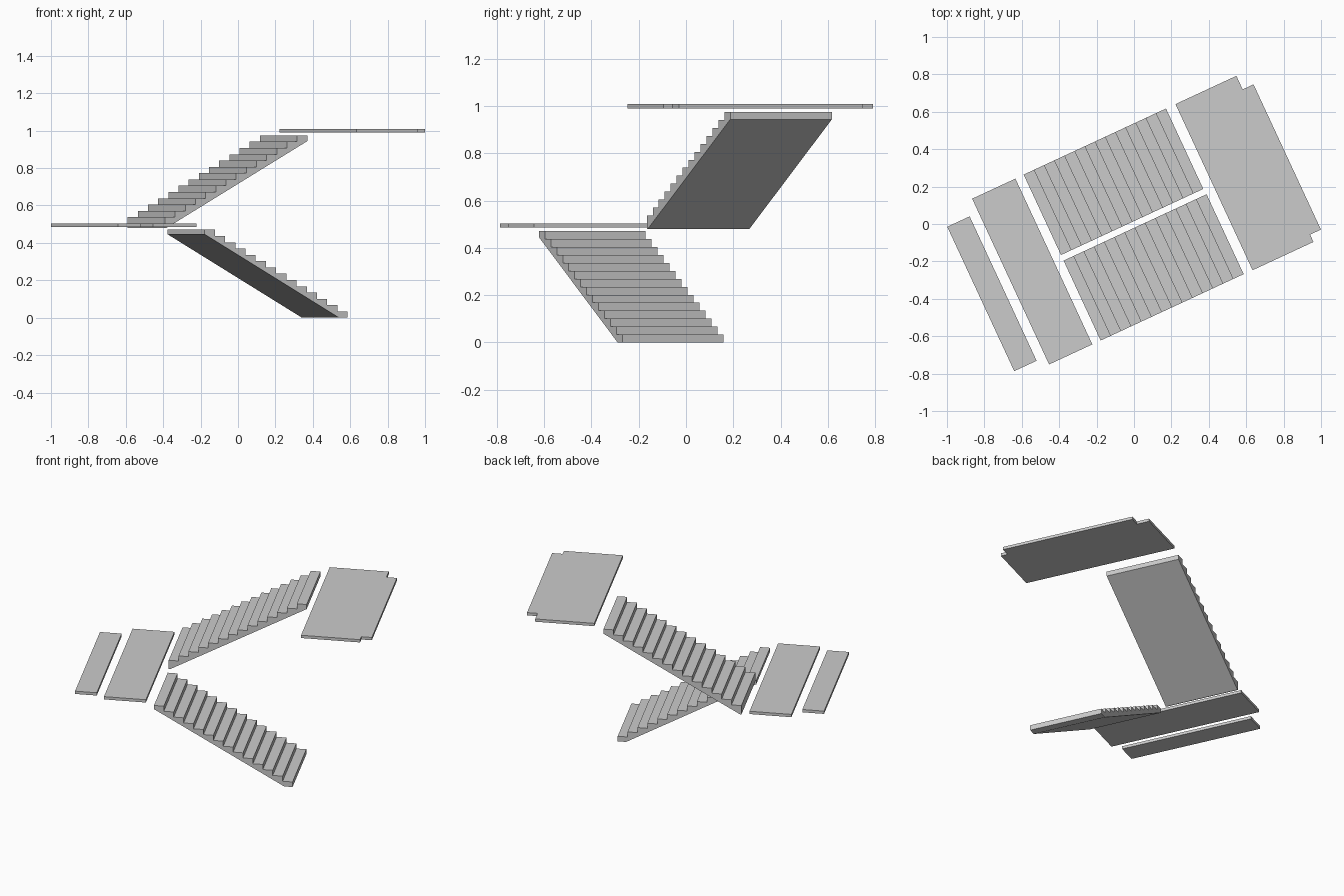
import bpy, bmesh
from math import radians
from mathutils import Matrix

if "Cube" in bpy.data.objects:
    bpy.data.objects.remove(bpy.data.objects["Cube"])

TURN = Matrix.Rotation(radians(24.9), 4, 'Z')
STEPS, RISER, SLAB = 14, 0.0336, 0.0185


def prism(name, points, offset):
    """Extrude a closed outline of 3D points and turn it into plan position."""
    bm = bmesh.new()
    face = bm.faces.new([bm.verts.new(p) for p in points])
    ext = bmesh.ops.extrude_face_region(bm, geom=[face])
    moved = [g for g in ext['geom'] if isinstance(g, bmesh.types.BMVert)]
    bmesh.ops.translate(bm, verts=moved, vec=offset)
    bmesh.ops.recalc_face_normals(bm, faces=bm.faces[:])
    bm.transform(TURN)
    mesh = bpy.data.meshes.new(name)
    bm.to_mesh(mesh)
    bm.free()
    obj = bpy.data.objects.new(name, mesh)
    bpy.context.collection.objects.link(obj)
    return obj


def flight(name, start, end, v0, v1, base, underside):
    """Stepped profile climbing from start to end, closed by the soffit points."""
    tread = (end - start) / STEPS
    profile = []
    for i in range(STEPS):
        z = base + RISER * (i + 1)
        profile += [(start + tread * i, z), (start + tread * (i + 1), z)]
        if i < STEPS - 1:
            # riser foot is the previous tread's end; next loop adds its top
            continue
    profile += underside
    prism(name, [(u, v0, z) for u, z in profile], (0, v1 - v0, 0))


def landing(name, outline, top):
    prism(name, [(u, v, top - SLAB) for u, v in outline], (0, 0, SLAB))


# Lower flight, climbing towards the middle landing
flight("lower_flight", 0.419, -0.424, -0.490, -0.019, 0.0,
       [(-0.424, 0.446), (0.368, 0.0), (0.419, 0.0)])

# Upper flight, climbing back towards the top landing
flight("upper_flight", -0.424, 0.415, 0.014, 0.488, 0.504,
       [(0.415, 0.944), (-0.416, 0.479), (-0.424, 0.479)])

# Middle landing and its separate outer strip
landing("middle_landing", [(-0.728, -0.490), (-0.473, -0.490),
                           (-0.473, 0.487), (-0.728, 0.487)], 0.504)
landing("outer_landing_strip", [(-0.912, -0.444), (-0.780, -0.444),
                                (-0.780, 0.407), (-0.912, 0.407)], 0.504)

# Top landing with notched outer corners
landing("top_landing", [(0.471, -0.491), (0.830, -0.491), (0.830, -0.448),
                        (0.894, -0.448), (0.894, 0.408), (0.830, 0.408),
                        (0.830, 0.488), (0.471, 0.488)], 1.008)
